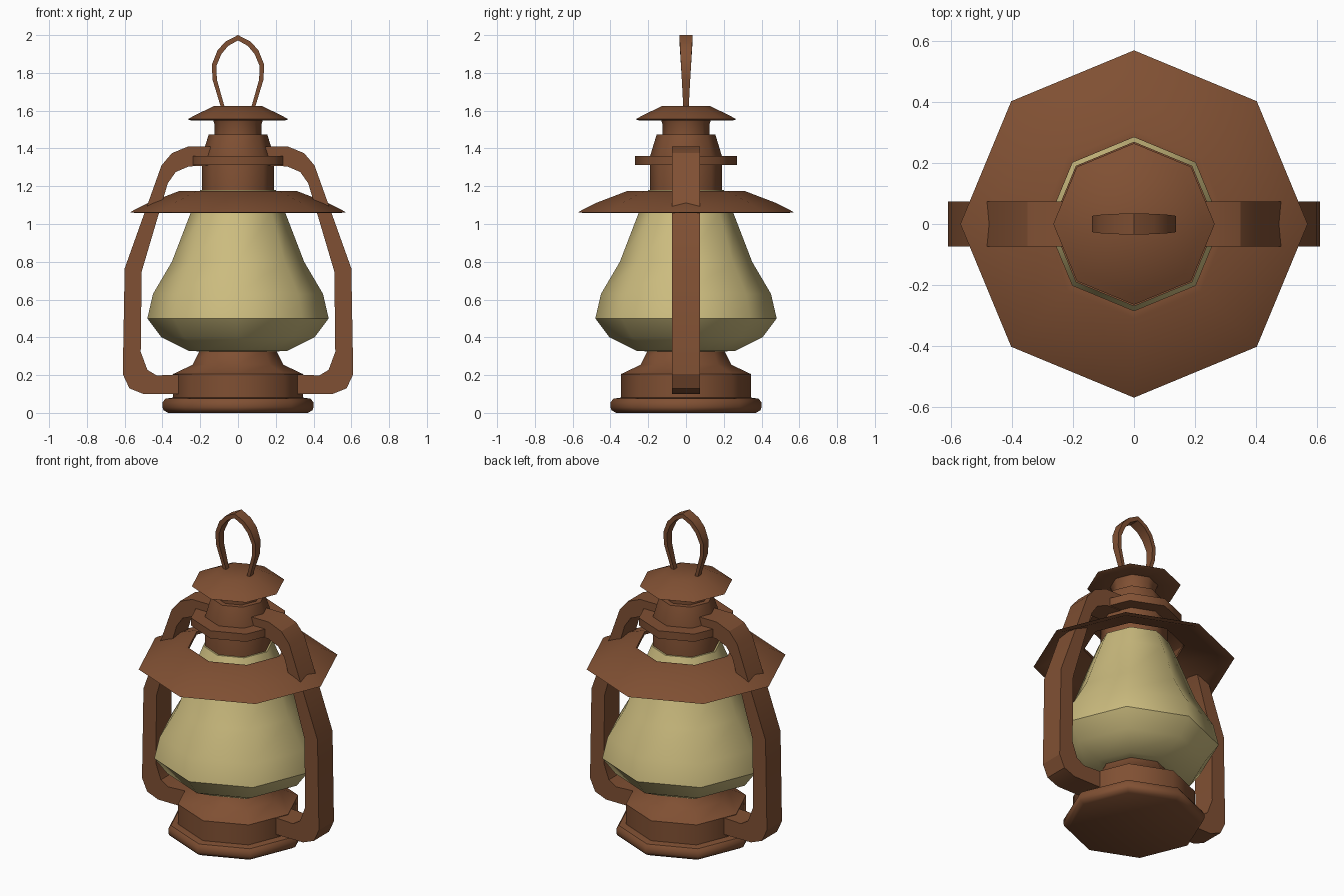
import bpy, bmesh, math

if "Cube" in bpy.data.objects:
    bpy.data.objects.remove(bpy.data.objects["Cube"])


def material(name, rgb):
    m = bpy.data.materials.new(name)
    m.diffuse_color = (*rgb, 1)
    m.use_nodes = True
    m.node_tree.nodes["Principled BSDF"].inputs["Base Color"].default_value = m.diffuse_color
    return m


RUST = material("rusty_brown", (0.216, 0.080, 0.033))
GLASS = material("pale_yellow_glass", (0.60, 0.50, 0.21))


def finish(name, bm, mat, angle):
    bmesh.ops.recalc_face_normals(bm, faces=bm.faces)
    me = bpy.data.meshes.new(name)
    bm.to_mesh(me)
    bm.free()
    ob = bpy.data.objects.new(name, me)
    bpy.context.collection.objects.link(ob)
    me.materials.append(mat)
    bpy.ops.object.select_all(action='DESELECT')
    ob.select_set(True)
    bpy.context.view_layer.objects.active = ob
    bpy.ops.object.shade_smooth_by_angle(angle=math.radians(angle))
    return ob


def lathe(name, profile, mat, ring=False, n=8):
    """Eight-sided turned part from (radius, z) points; ring joins the last point to the first."""
    bm = bmesh.new()
    loops = [[bm.verts.new((r * math.cos(2 * math.pi * i / n), r * math.sin(2 * math.pi * i / n), z))
              for i in range(n)] for r, z in profile]
    pairs = list(zip(loops, loops[1:]))
    if ring:
        pairs.append((loops[-1], loops[0]))
    else:
        bm.faces.new(loops[0])
        bm.faces.new(loops[-1])
    for a, b in pairs:
        for i in range(n):
            j = (i + 1) % n
            bm.faces.new((a[i], a[j], b[j], b[i]))
    return finish(name, bm, mat, 46)


def strap(name, outer, inner, half_width, mat):
    """Flat bent bar in the xz plane; half_width(z) gives its depth in y."""
    bm = bmesh.new()
    rows = []
    for o, i in zip(outer, inner):
        w = half_width(o[1])
        rows.append([bm.verts.new((x, y, z)) for (x, z), y in
                     ((o, -w), (o, w), (i, w), (i, -w))])
    bm.faces.new(rows[0])
    bm.faces.new(rows[-1])
    for a, b in zip(rows, rows[1:]):
        for k in range(4):
            m = (k + 1) % 4
            bm.faces.new((a[k], a[m], b[m], b[k]))
    return finish(name, bm, mat, 25)


# Foot and fuel tank
lathe("foot", [(.37, 0), (.395, .015), (.40, .03), (.40, .055), (.385, .075), (.33, .083)], RUST)
lathe("fuel_tank", [(.345, .07), (.345, .205), (.24, .255), (.20, .335)], RUST)

# Glass globe
lathe("glass_globe", [(.19, .325), (.26, .328), (.405, .40), (.48, .50), (.45, .63),
                      (.35, .80), (.25, 1.06), (.20, 1.18)], GLASS)

# Wide brim, open in the middle
lathe("brim", [(.285, 1.175), (.31, 1.175), (.48, 1.11), (.545, 1.077), (.57, 1.062),
               (.54, 1.058), (.47, 1.09), (.285, 1.157)], RUST, ring=True)

# Chimney, collar and cap
lathe("chimney", [(.19, 1.165), (.19, 1.36), (.155, 1.475), (.125, 1.475),
                  (.125, 1.53), (.135, 1.56)], RUST)
lathe("collar", [(.27, 1.312), (.27, 1.36)], RUST)
lathe("cap", [(.13, 1.56), (.25, 1.548), (.265, 1.555), (.23, 1.575), (.125, 1.625)], RUST)

# Side arms
OUTER = [(.13, 1.41), (.265, 1.41), (.35, 1.375), (.405, 1.31), (.60, .765),
         (.61, .205), (.575, .13), (.50, .10), (.28, .10)]
INNER = [(.13, 1.31), (.26, 1.305), (.33, 1.275), (.372, 1.215), (.51, .748),
         (.515, .323), (.48, .228), (.43, .198), (.28, .205)]
for side, s in (("right", 1), ("left", -1)):
    strap(side + "_arm", [(s * x, z) for x, z in OUTER], [(s * x, z) for x, z in INNER],
          lambda z: .074, RUST)

# Carrying loop, widening towards the top
HALF_OUT = [(.088, 1.61), (.135, 1.765), (.138, 1.845), (.108, 1.92), (.065, 1.967)]
HALF_IN = [(.068, 1.61), (.112, 1.765), (.114, 1.838), (.088, 1.90), (.052, 1.943)]


def mirrored(half, top):
    return half + [(0, top)] + [(-x, z) for x, z in reversed(half)]


strap("carrying_loop", mirrored(HALF_OUT, 2.0), mirrored(HALF_IN, 1.972),
      lambda z: .014 + .021 * (z - 1.61) / .39, RUST)
